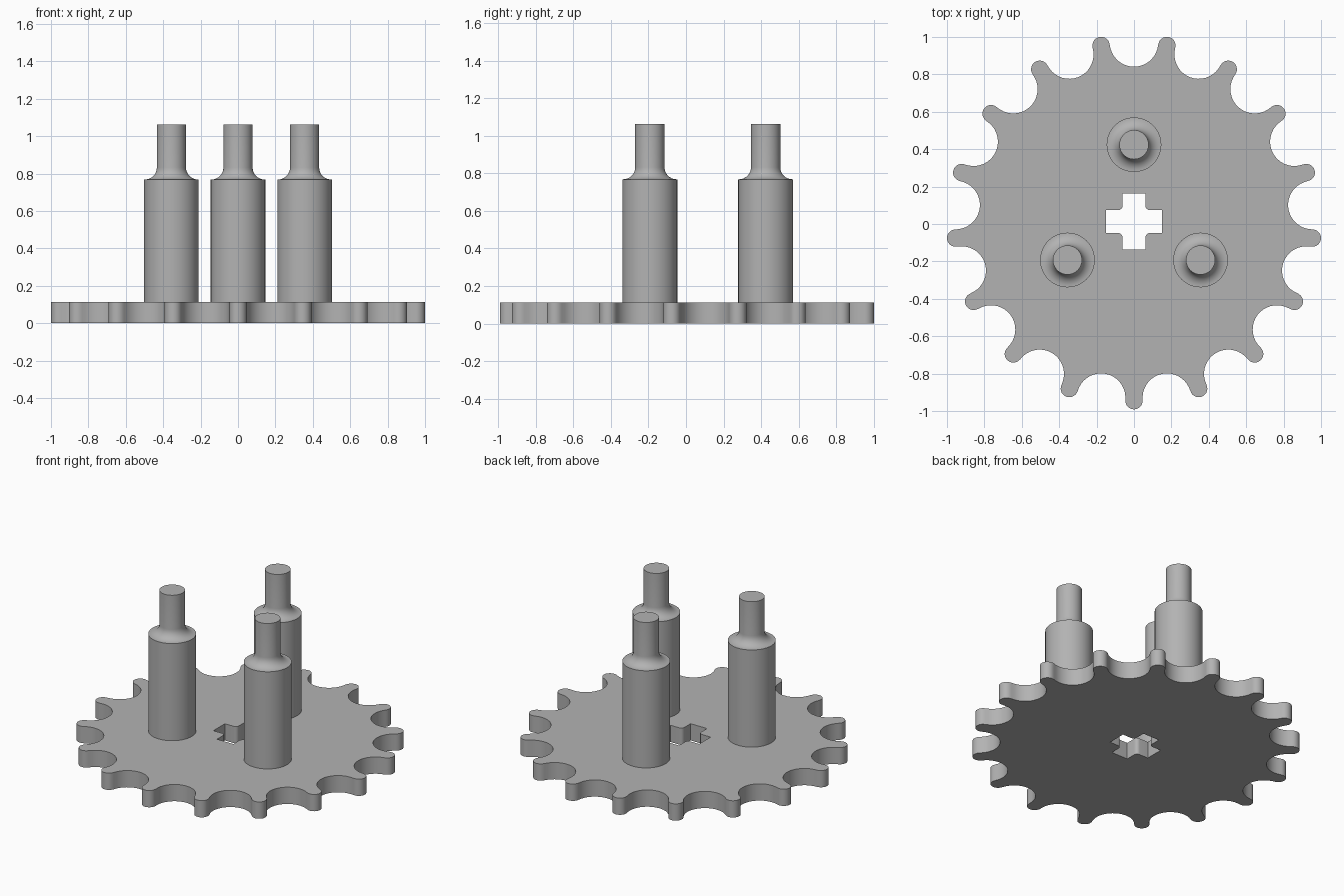
import bpy, bmesh, math
from mathutils import Vector, Matrix

if "Cube" in bpy.data.objects:
    bpy.data.objects.remove(bpy.data.objects["Cube"], do_unlink=True)

TEETH = 17
PITCH_R = 0.958          # circle carrying both tooth tips and valley centres
TIP_R, VALLEY_R = 0.046, 0.130
PLATE_H = 0.113
CENTRE_Y = 0.013

grey = bpy.data.materials.new("grey plastic")
grey.use_nodes = True
colour = (0.45, 0.45, 0.45, 1)
grey.diffuse_color = colour
grey.node_tree.nodes["Principled BSDF"].inputs["Base Color"].default_value = colour


def polar(radius, angle):
    return Vector((radius * math.cos(angle), radius * math.sin(angle), 0))


def arc(centre, radius, start, sweep, steps):
    return [centre + polar(radius, start + sweep * i / steps) for i in range(steps + 1)]


def finish(bm, name):
    bmesh.ops.recalc_face_normals(bm, faces=bm.faces)
    mesh = bpy.data.meshes.new(name)
    bm.to_mesh(mesh)
    bm.free()
    mesh.materials.append(grey)
    obj = bpy.data.objects.new(name, mesh)
    bpy.context.collection.objects.link(obj)
    bpy.ops.object.select_all(action="DESELECT")
    bpy.context.view_layer.objects.active = obj
    obj.select_set(True)
    bpy.ops.object.shade_smooth_by_angle(angle=math.radians(32))
    return obj


def gear_outline():
    """Round tips and round valleys, tangent to each other."""
    half = math.pi / TEETH
    quarter = math.pi / 2 + half / 2
    pts = []
    for i in range(TEETH):
        tip = -math.pi / 2 + 2 * half * i
        valley = tip + half
        pts += arc(polar(PITCH_R, tip), TIP_R, tip - quarter, 2 * quarter, 14)[:-1]
        pts += arc(polar(PITCH_R, valley), VALLEY_R, valley - quarter,
                   2 * quarter - 2 * math.pi, 18)[:-1]
    return pts


def cross_outline(reach=0.150, half=0.061, fillet=0.024):
    """Axle hole: four arms with rounded inner corners."""
    pts = []
    for i in range(4):
        turn = Matrix.Rotation(i * math.pi / 2, 3, "Z")
        c = half + fillet
        arm = [Vector((reach, -half, 0)), Vector((reach, half, 0))]
        arm += arc(Vector((c, c, 0)), fillet, -math.pi / 2, -math.pi / 2, 6)
        pts += [turn @ p for p in arm]
    return pts


# Toothed plate with the cross-shaped hole
bm = bmesh.new()
edges = []
for outline in (gear_outline(), cross_outline()):
    ring = [bm.verts.new(p) for p in outline]
    edges += [bm.edges.new((ring[i - 1], ring[i])) for i in range(len(ring))]
bmesh.ops.triangle_fill(bm, edges=edges, use_beauty=True, normal=(0, 0, 1))
extruded = bmesh.ops.extrude_face_region(bm, geom=bm.faces[:])
top = [v for v in extruded["geom"] if isinstance(v, bmesh.types.BMVert)]
bmesh.ops.translate(bm, verts=top, vec=(0, 0, PLATE_H))
plate = finish(bm, "toothed_plate")
plate.location.y = CENTRE_Y


# Stepped posts: wide body, concave shoulder, narrow pin
def make_post(name, x, y, body=0.146, pin=0.078, fillet=0.064, shoulder=0.768, top=1.062):
    profile = [(0, PLATE_H - 0.02), (body, PLATE_H - 0.02), (body, shoulder)]
    for i in range(9):
        a = i / 8 * math.pi / 2
        profile.append((pin + fillet * (1 - math.sin(a)),
                        shoulder + fillet * (1 - math.cos(a))))
    profile += [(pin, top), (0, top)]
    bm = bmesh.new()
    verts = [bm.verts.new((r, 0, z)) for r, z in profile]
    edges = [bm.edges.new(pair) for pair in zip(verts, verts[1:])]
    bmesh.ops.spin(bm, geom=verts + edges, cent=(0, 0, 0), axis=(0, 0, 1),
                   angle=2 * math.pi, steps=64)
    bmesh.ops.remove_doubles(bm, verts=bm.verts, dist=1e-4)
    finish(bm, name).location = (x, y, 0)


for name, degrees in (("back_post", 90), ("right_post", 210), ("left_post", 330)):
    spot = polar(0.411, math.radians(degrees))
    make_post(name, spot.x, spot.y + CENTRE_Y)
